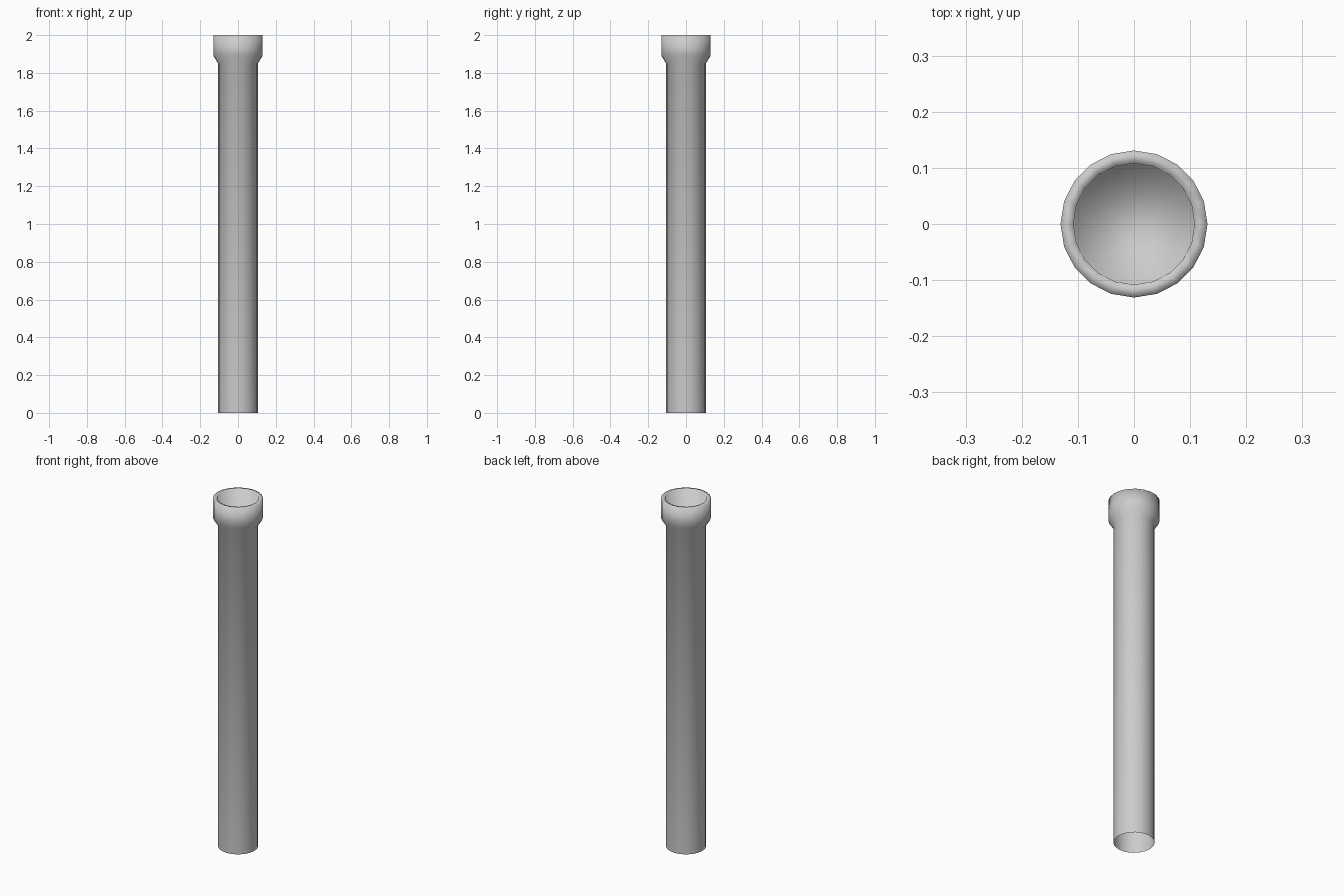
import bpy, bmesh, math

if "Cube" in bpy.data.objects:
    bpy.data.objects.remove(bpy.data.objects["Cube"])

SIDES = 20
# (radius, height) from the open lower end, over the bell, down into the socket
PROFILE = [(0.105, 0.0), (0.105, 1.85), (0.131, 1.89), (0.131, 2.0),
           (0.108, 2.0), (0.105, 1.86)]


def ring(bm, r, z):
    return [bm.verts.new((r * math.cos(2 * math.pi * i / SIDES),
                          r * math.sin(2 * math.pi * i / SIDES), z))
            for i in range(SIDES)]


# pipe wall, bell and socket as one lathed surface
bm = bmesh.new()
rings = [ring(bm, r, z) for r, z in PROFILE]
for a, b in zip(rings, rings[1:]):
    for i in range(SIDES):
        j = (i + 1) % SIDES
        bm.faces.new((a[i], a[j], b[j], b[i]))

# floor of the socket
bm.faces.new(rings[-1])
for f in bm.faces:
    f.smooth = True

mesh = bpy.data.meshes.new("socket_pipe")
bm.to_mesh(mesh)
bm.free()
pipe = bpy.data.objects.new("socket_pipe", mesh)
bpy.context.collection.objects.link(pipe)
